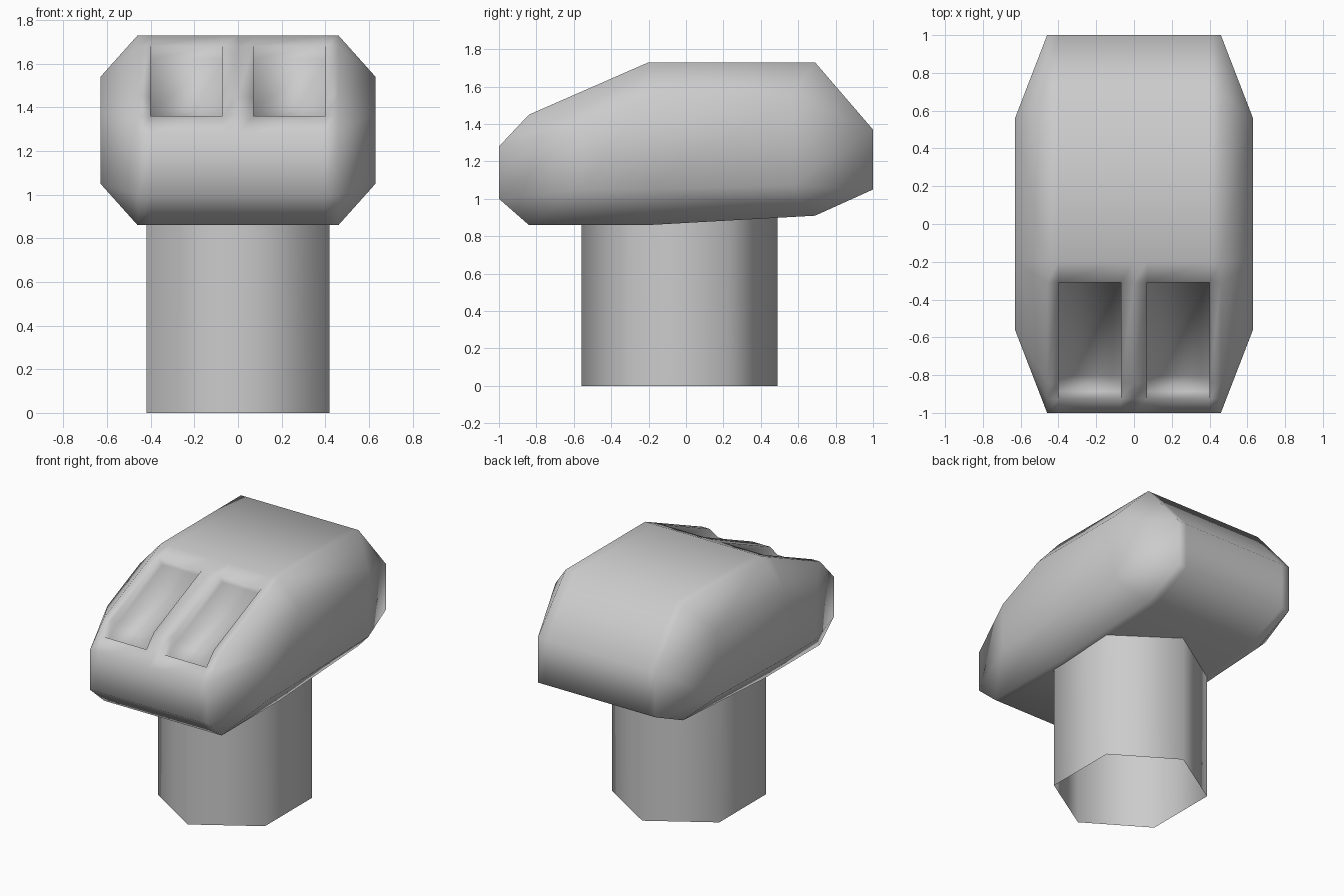
import bpy, bmesh, math

if "Cube" in bpy.data.objects:
    bpy.data.objects.remove(bpy.data.objects["Cube"])

def finish(bm, name):
    mesh = bpy.data.meshes.new(name)
    bm.to_mesh(mesh)
    bm.free()
    mesh.shade_smooth()
    obj = bpy.data.objects.new(name, mesh)
    bpy.context.collection.objects.link(obj)
    return obj

# Head: closed side profile (y, z, index of the side corner it joins)
profile = [(-1, 1.0, 0), (-1, 1.28, 1), (-.925, 1.36, 1), (-.84, 1.45, 1),
           (-.31, 1.682, 2), (-.2, 1.73, 2), (.69, 1.73, 3), (1, 1.37, 3),
           (1, 1.05, 4), (.69, .91, 4), (-.2, .86, 5), (-.84, .86, 0)]
side_corners = [(-.56, 1.05), (-.56, 1.38), (-.2, 1.54),
                (.56, 1.54), (.56, 1.07), (-.2, 1.05)]
columns = [-.46, -.40, -.07, 0, .07, .40, .46]
n = len(profile)

bm = bmesh.new()
grid = [[bm.verts.new((x, y, z)) for y, z, _ in profile] for x in columns]
windows = []
for c in range(len(columns) - 1):
    for i in range(n):
        j = (i + 1) % n
        f = bm.faces.new((grid[c][i], grid[c + 1][i], grid[c + 1][j], grid[c][j]))
        if c in (1, 4) and i in (2, 3):
            windows.append(f)

# Chamfered flanks, left and right
for x, edge in ((-.63, grid[0]), (.63, grid[-1])):
    s = [bm.verts.new((x, y, z)) for y, z in side_corners]
    for i in range(n):
        j = (i + 1) % n
        loop = [edge[i], edge[j], s[profile[j][2]], s[profile[i][2]]]
        bm.faces.new(list(dict.fromkeys(loop)))
    bm.faces.new((s[0], s[1], s[2], s[5]))
    bm.faces.new((s[5], s[2], s[3], s[4]))
bmesh.ops.recalc_face_normals(bm, faces=bm.faces[:])

# Two recessed windows bending over the front slope
region = bmesh.ops.extrude_face_region(bm, geom=windows)["geom"]
moved = [v for v in region if isinstance(v, bmesh.types.BMVert)]
bmesh.ops.translate(bm, verts=moved, vec=(0, .038, -.06))
bmesh.ops.delete(bm, geom=[f for f in windows if f.is_valid], context="FACES_ONLY")
bmesh.ops.recalc_face_normals(bm, faces=bm.faces[:])
finish(bm, "head")

# Neck: open six-sided tube trimmed to the underside of the head
bm = bmesh.new()
bmesh.ops.create_cone(bm, cap_ends=False, segments=6, radius1=1, radius2=1, depth=1)
for v in bm.verts:
    a = round(math.atan2(v.co.x, v.co.y) / (math.pi / 3)) * math.pi / 3
    y = .525 * math.cos(a) - .035
    top = .86 + max(0, y + .2) * .05 / .89
    v.co = (.485 * math.sin(a), y, top if v.co.z > 0 else 0)
bmesh.ops.recalc_face_normals(bm, faces=bm.faces[:])
finish(bm, "neck")
